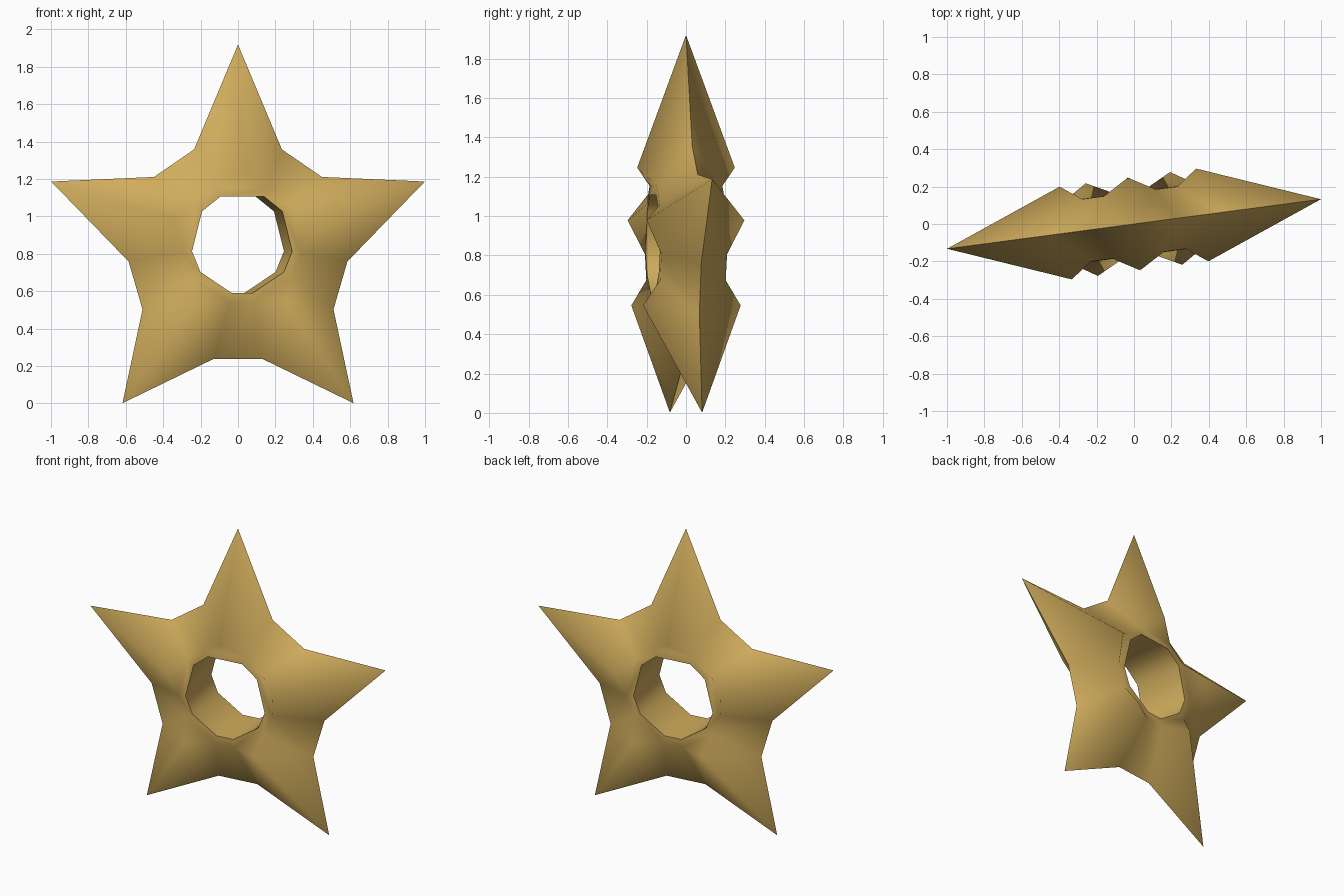
import bpy, bmesh, math
from mathutils import Matrix, Vector

if "Cube" in bpy.data.objects:
    bpy.data.objects.remove(bpy.data.objects["Cube"], do_unlink=True)

CENTRE_Z = 0.859
TIP_R, PEAK_R, RING_R, RIM_R = 1.06, 0.387, 0.325, 0.274
PEAK_D, RING_D, RIM_D = 0.25, 0.168, 0.17
TURN = math.radians(7.55)

# Gold material
gold = bpy.data.materials.new("gold")
gold.use_nodes = True
colour = (0.64, 0.42, 0.11, 1)
gold.diffuse_color = colour
gold.node_tree.nodes["Principled BSDF"].inputs["Base Color"].default_value = colour

# Blunt valley corners between the arms, clockwise from the top arm
right = [(0.237, 0.499), (0.453, 0.352), (0.59, -0.10), (0.515, -0.356), (0.132, -0.621)]
valley = [Vector(p) for p in right] + [Vector((-x, z)) for x, z in reversed(right)]
arm_dirs = [Vector((math.sin(k * math.tau / 5), math.cos(k * math.tau / 5))) for k in range(5)]

bm = bmesh.new()


def add(p, depth=0.0):
    return bm.verts.new((p.x, depth, p.y))


# Shared edge line in the middle plane
outline = [add(p) for p in valley]
tips = [add(d * TIP_R) for d in arm_dirs]


def add_side(s):
    """One face of the star (s = -1 front, 1 back); returns its hole rim."""
    peaks = [add(d * PEAK_R, s * PEAK_D) for d in arm_dirs]
    ring = [add(p.normalized() * RING_R, s * RING_D) for p in valley]
    rim = [add(p.normalized() * RIM_R, s * RIM_D) for p in valley]
    for k in range(5):
        a, b, c = (2 * k - 1) % 10, 2 * k, 2 * k + 1
        # Ridged arm
        for i in (a, b):
            bm.faces.new((tips[k], peaks[k], outline[i]))
            bm.faces.new((peaks[k], ring[i], outline[i]))
        bm.faces.new((peaks[k], ring[a], ring[b]))
        # Valley between this arm and the next
        bm.faces.new((ring[b], ring[c], outline[c], outline[b]))
    # Narrow collar around the hole
    for i in range(10):
        j = (i + 1) % 10
        bm.faces.new((rim[i], rim[j], ring[j], ring[i]))
    return rim


front, back = add_side(-1), add_side(1)

# Hole wall
for i in range(10):
    j = (i + 1) % 10
    bm.faces.new((front[i], front[j], back[j], back[i]))

bmesh.ops.recalc_face_normals(bm, faces=bm.faces)
bm.transform(Matrix.Translation((0, 0, CENTRE_Z)) @ Matrix.Rotation(TURN, 4, "Z"))
mesh = bpy.data.meshes.new("star")
bm.to_mesh(mesh)
bm.free()
mesh.materials.append(gold)

star = bpy.data.objects.new("star", mesh)
bpy.context.collection.objects.link(star)
bpy.ops.object.select_all(action="DESELECT")
star.select_set(True)
bpy.context.view_layer.objects.active = star
bpy.ops.object.shade_smooth_by_angle(angle=math.radians(86))
